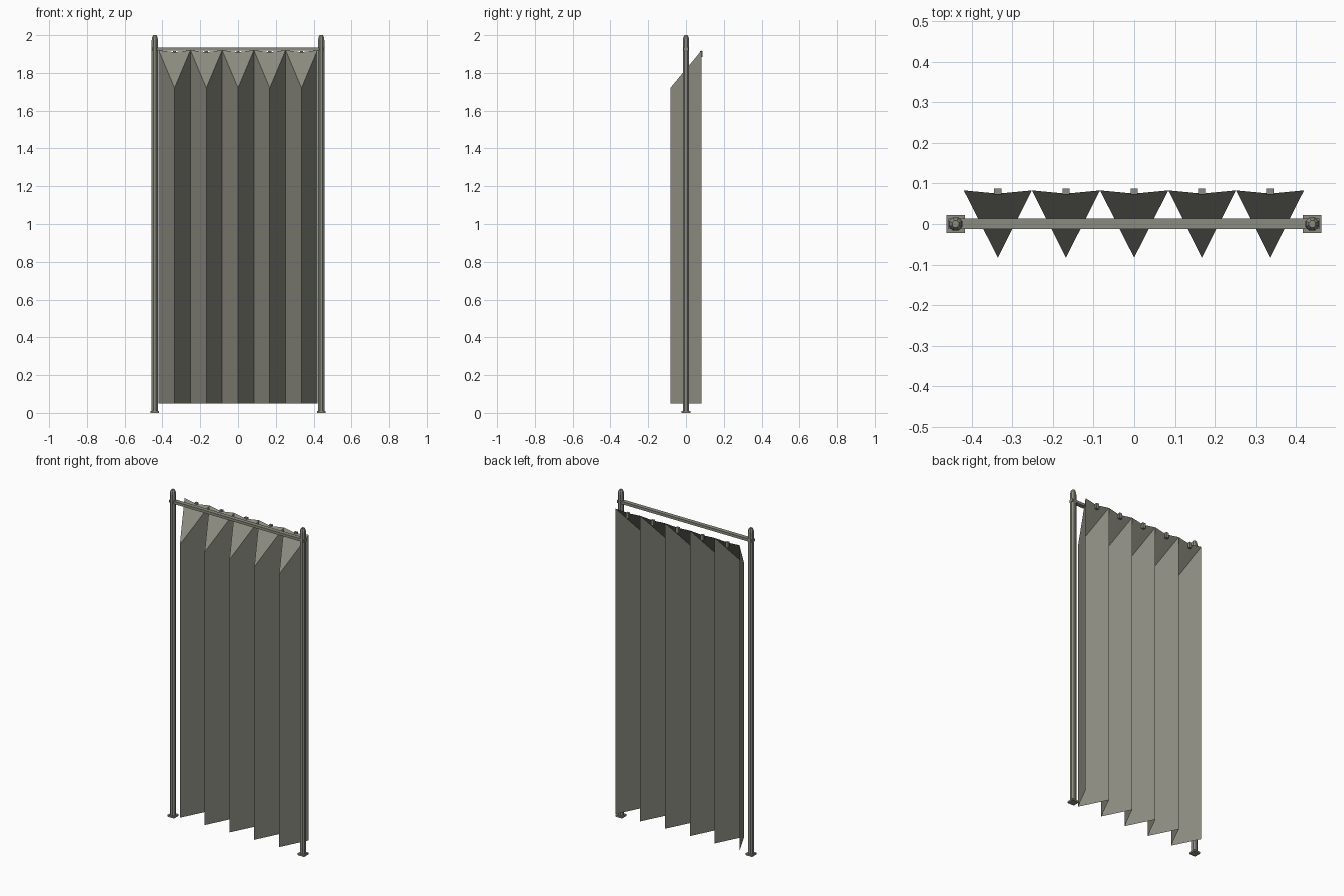
import bpy, bmesh, math
from mathutils import Matrix

if "Cube" in bpy.data.objects:
    bpy.data.objects.remove(bpy.data.objects["Cube"])

cloth = bpy.data.materials.new("warm_grey")
cloth.diffuse_color = (0.26, 0.26, 0.215, 1)
cloth.use_nodes = True
cloth.node_tree.nodes["Principled BSDF"].inputs["Base Color"].default_value = cloth.diffuse_color


def make(name, bm):
    me = bpy.data.meshes.new(name)
    bm.to_mesh(me)
    bm.free()
    me.materials.append(cloth)
    ob = bpy.data.objects.new(name, me)
    bpy.context.collection.objects.link(ob)
    return ob


def box(name, center, size):
    bm = bmesh.new()
    bmesh.ops.create_cube(bm, size=1, matrix=Matrix.Translation(center) @ Matrix.Diagonal((*size, 1)))
    return make(name, bm)


def lathe(name, x, profile, sides=8):
    """Stack of (radius, z) rings, capped at both ends."""
    bm = bmesh.new()
    rings = []
    for r, z in profile:
        rings.append([bm.verts.new((x + r * math.cos((i + .5) * math.tau / sides),
                                    r * math.sin((i + .5) * math.tau / sides), z))
                      for i in range(sides)])
    for a, b in zip(rings, rings[1:]):
        for i in range(sides):
            j = (i + 1) % sides
            bm.faces.new((a[i], a[j], b[j], b[i]))
    bm.faces.new(rings[0][::-1])
    bm.faces.new(rings[-1])
    return make(name, bm)


# Posts with rounded tips and square feet
for side, x in (("left", -0.44), ("right", 0.44)):
    lathe(side + "_post", x, [(.018, .008), (.018, 1.975), (.015, 1.99), (.009, 2.0)])
    box(side + "_foot", (x, 0, .005), (.045, .045, .01))

# Rail between the posts
box("top_rail", (0, 0.001, 1.927), (.916, .026, .016))

# Pleated curtain: zigzag panels, each pleat closed by a sloping top
P, D, FOLDS = 0.168, 0.083, 5
bm = bmesh.new()
cols = []
for i in range(2 * FOLDS + 1):
    front = i % 2
    x, y = -0.42 + i * P / 2, -D if front else D
    cols.append((bm.verts.new((x, y, .05)), bm.verts.new((x, y, 1.72 if front else 1.92))))
for a, b in zip(cols, cols[1:]):
    bm.faces.new((a[0], b[0], b[1], a[1]))
for i in range(1, 2 * FOLDS, 2):
    mid = bm.verts.new((cols[i][1].co.x, .075, 1.91))
    bm.faces.new((cols[i][1], mid, cols[i - 1][1]))
    bm.faces.new((cols[i][1], cols[i + 1][1], mid))
make("curtain", bm)

# Clips behind each pleat
for i in range(FOLDS):
    box("clip_%d" % (i + 1), (-0.336 + i * P, .080, 1.9), (.018, .014, .034))
